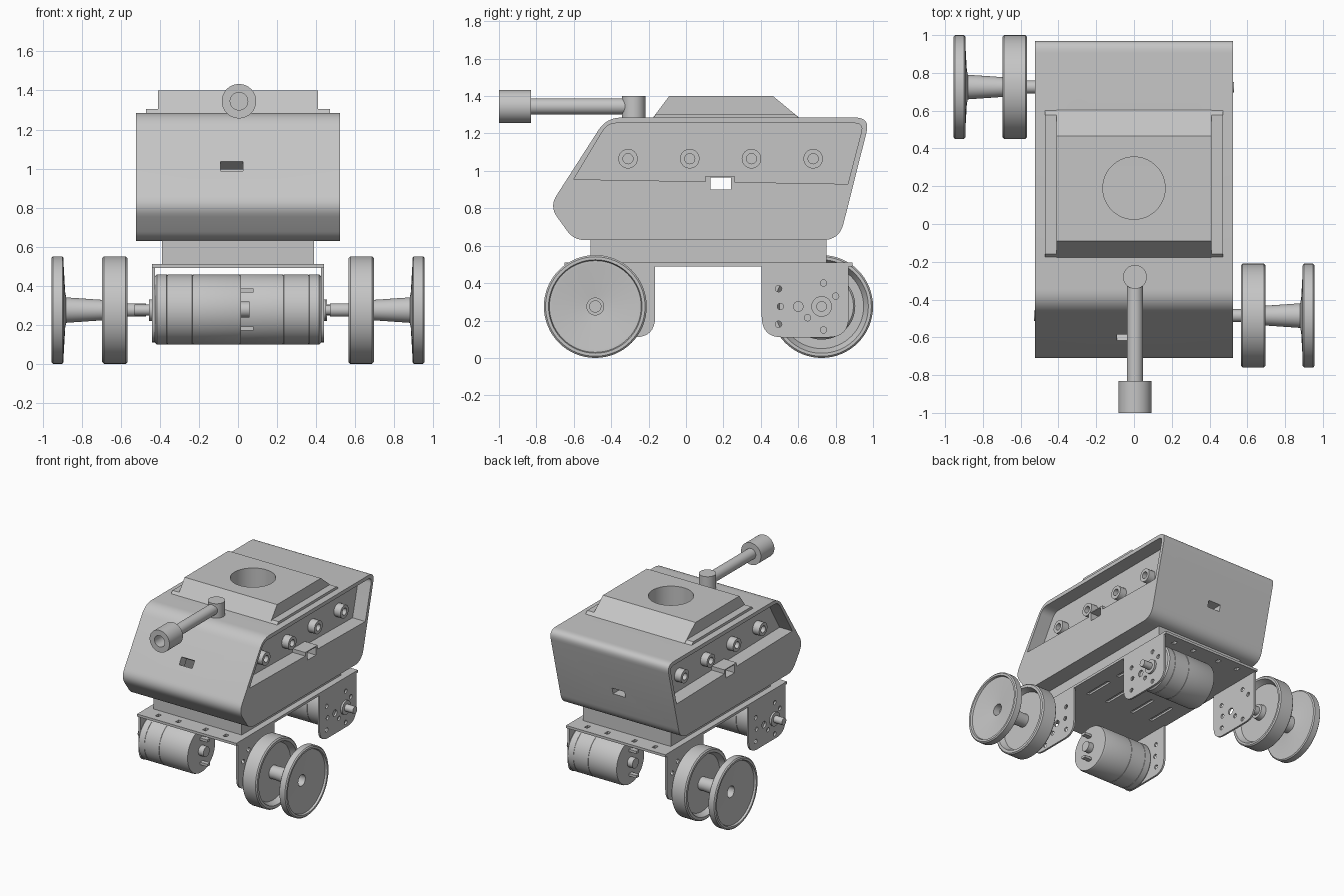
import bpy, bmesh, math
from mathutils import Vector, Matrix

if "Cube" in bpy.data.objects:
    bpy.data.objects.remove(bpy.data.objects["Cube"])

GREY = (0.56, 0.56, 0.56, 1)
mat = bpy.data.materials.new("plain grey")
mat.use_nodes = True
mat.diffuse_color = GREY
mat.node_tree.nodes["Principled BSDF"].inputs["Base Color"].default_value = GREY
MID_Y = 0.12      # centre of the running gear


def finish(name, bm):
    bmesh.ops.remove_doubles(bm, verts=bm.verts, dist=1e-5)
    bmesh.ops.recalc_face_normals(bm, faces=bm.faces)
    me = bpy.data.meshes.new(name)
    bm.to_mesh(me)
    bm.free()
    me.materials.append(mat)
    ob = bpy.data.objects.new(name, me)
    bpy.context.collection.objects.link(ob)
    return ob


def rounded(points, steps=8):
    """Round the corners of (y, z, radius) points."""
    out = []
    for i, (y, z, r) in enumerate(points):
        p = Vector((y, z))
        if not r:
            out.append(p)
            continue
        a = p + (Vector(points[i - 1][:2]) - p).normalized() * r
        b = p + (Vector(points[(i + 1) % len(points)][:2]) - p).normalized() * r
        for k in range(steps + 1):
            t = k / steps
            out.append(a * (1 - t) ** 2 + p * 2 * t * (1 - t) + b * t * t)
    return out


def prism(name, outline, x0, x1):
    """Extrude a side outline along x."""
    bm = bmesh.new()
    ends = [[bm.verts.new((x, y, z)) for y, z in outline] for x in (x0, x1)]
    for ring in ends:
        bm.faces.new(ring)
    n = len(outline)
    for i in range(n):
        j = (i + 1) % n
        bm.faces.new((ends[0][i], ends[0][j], ends[1][j], ends[1][i]))
    return finish(name, bm)


def box(name, x, y, z):
    return prism(name, [(y[0], z[0]), (y[1], z[0]), (y[1], z[1]), (y[0], z[1])], *x)


def lathe(name, pts, loc, axis="x", segs=64):
    """Revolve (distance along axis, radius) points."""
    bm = bmesh.new()
    vs = [bm.verts.new((r, 0, d)) for d, r in pts]
    es = [bm.edges.new(e) for e in zip(vs, vs[1:])]
    bmesh.ops.spin(bm, geom=vs + es, cent=(0, 0, 0), axis=(0, 0, 1),
                   angle=2 * math.pi, steps=segs)
    turn = {"x": Matrix.Rotation(math.pi / 2, 4, "Y"),
            "y": Matrix.Rotation(-math.pi / 2, 4, "X"), "z": Matrix.Identity(4)}[axis]
    bm.transform(Matrix.Translation(loc) @ turn)
    return finish(name, bm)


def cylinder(name, d0, d1, r, loc, axis="x", segs=48):
    return lathe(name, [(d0, 0), (d0, r), (d1, r), (d1, 0)], loc, axis, segs)


def cut(ob, cutters):
    for c in cutters:
        c.hide_render = True
        m = ob.modifiers.new("cut", "BOOLEAN")
        m.object, m.operation, m.solver = c, "DIFFERENCE", "EXACT"
    dg = bpy.context.evaluated_depsgraph_get()
    me = bpy.data.meshes.new_from_object(ob.evaluated_get(dg))
    ob.modifiers.clear()
    ob.data = me
    for c in cutters:
        bpy.data.objects.remove(c)
    return ob


# Hollow hull with side recesses and slots
hull_outline = rounded([(-0.60, 0.63, 0.06), (-0.73, 0.81, 0.07), (-0.425, 1.285, 0.08),
                        (0.985, 1.285, 0.08), (0.82, 0.63, 0.09)])
window = rounded([(-0.60, 0.955, 0), (-0.42, 1.255, 0.05), (0.95, 1.255, 0.05), (0.865, 0.93, 0)])
centre = Vector((0.13, 0.955))
hull = prism("hull", hull_outline, -0.523, 0.523)
cutters = [prism("hollow", [centre + (p - centre) * 0.88 for p in hull_outline], -0.34, 0.34)]
cutters += [prism("recess", window, s * 0.41, s * 0.7) for s in (-1, 1)]
cutters += [box("side_slot", (-0.8, 0.8), (0.13, 0.24), (0.90, 0.965)),
            prism("front_slot", [(-0.686, 1.03), (-0.654, 1.08), (-0.40, 0.92), (-0.432, 0.87)],
                  -0.09, 0.025),
            box("rear_slot", (-0.08, 0.03), (0.7, 1.1), (0.87, 0.92)),
            cylinder("hatch_hole", 1.1, 1.5, 0.165, (0, 0.19, 0), "z", 64)]
cut(hull, cutters)

# Side bolts and slot ledges
for s in (-1, 1):
    for i in range(4):
        lathe("side_bolt", [(s * 0.4, 0), (s * 0.4, 0.052), (s * 0.468, 0.052),
                            (s * 0.468, 0.027), (s * 0.43, 0.027), (s * 0.43, 0)],
              (0, -0.31 + 0.33 * i, 1.065), segs=32)
    ledge = box("slot_ledge", (s * 0.4, s * 0.523), (0.105, 0.26), (0.935, 0.972))
    cut(ledge, [box("ledge_gap", (-0.8, 0.8), (0.13, 0.24), (0.9, 0.965))])

# Raised roof with open hatch
for name, half, outline in (
        ("roof_base", 0.47, [(-0.18, 1.27), (-0.18, 1.28), (-0.158, 1.305),
                             (0.578, 1.305), (0.608, 1.28), (0.608, 1.27)]),
        ("roof_block", 0.41, [(-0.18, 1.27), (-0.18, 1.28), (-0.09, 1.4),
                              (0.465, 1.4), (0.61, 1.28), (0.61, 1.27)])):
    part = prism(name, outline, -half, half)
    cut(part, [cylinder("hatch_hole", 1.1, 1.5, 0.165, (0, 0.19, 0), "z", 64)])

# Gun
cylinder("gun_post", 1.27, 1.4, 0.063, (0.005, -0.28, 0), "z")
cylinder("gun_barrel", -0.84, -0.28, 0.043, (0.005, 0, 1.345), "y")
lathe("gun_muzzle", [(-0.83, 0), (-0.83, 0.088), (-1.0, 0.088), (-1.0, 0.045),
                     (-0.88, 0.045), (-0.88, 0)], (0.005, 0, 1.345), "y")

# Chassis block and slotted mounting plate
box("chassis_block", (-0.39, 0.39), (-0.51, 0.75), (0.505, 0.64))
plate = box("mounting_plate", (-0.44, 0.44), (-0.65, 0.89), (0.49, 0.51))
slots = []
for x in (-0.3, -0.12, 0.12, 0.3):
    for y, half, top in ((-0.58, 0.02, 0.6), (-0.05, 0.12, 0.505),
                         (0.29, 0.12, 0.505), (0.82, 0.02, 0.6)):
        slots.append(box("slot", (x - 0.014, x + 0.014), (y - half, y + half), (0.4, top)))
cut(plate, slots)

# Running gear: each end has brackets, one motor and one double wheel
bracket_points = [(0.405, 0.5, 0), (0.405, 0.11, 0.11), (0.87, 0.11, 0.11), (0.87, 0.5, 0)]
bracket_holes = [(0.495, 0.37, 0.017), (0.495, 0.18, 0.017), (0.505, 0.275, 0.017),
                 (0.735, 0.4, 0.017), (0.735, 0.15, 0.017), (0.60, 0.275, 0.026),
                 (0.65, 0.215, 0.017), (0.80, 0.33, 0.017)]
wheel_rim = [(0.57, 0.055), (0.61, 0.06), (0.61, 0.225), (0.566, 0.25), (0.566, 0.266),
             (0.575, 0.275), (0.687, 0.275), (0.696, 0.266), (0.696, 0.245), (0.65, 0.225),
             (0.65, 0.052), (0.69, 0.052)]
wheel_outer = [(0.88, 0.065), (0.885, 0.09), (0.893, 0.23), (0.893, 0.266), (0.9, 0.275),
               (0.948, 0.275), (0.956, 0.266), (0.956, 0.25), (0.94, 0.245), (0.94, 0.23),
               (0.905, 0.055), (0.905, 0.045), (0.85, 0.045), (0.85, 0.03), (0.8, 0.03), (0.8, 0)]
axle = [(0.425, 0), (0.425, 0.055), (0.45, 0.055), (0.45, 0.026), (0.47, 0.026),
        (0.47, 0.034), (0.57, 0.034)]
motor = [(0.425, 0), (0.425, 0.17), (0.415, 0.18), (0.365, 0.18), (0.364, 0.178),
         (0.361, 0.178), (0.36, 0.18), (0.235, 0.18), (0.234, 0.178), (0.231, 0.178),
         (0.23, 0.18), (0.0, 0.18), (-0.015, 0.175), (-0.015, 0.04), (-0.06, 0.04), (-0.06, 0)]
shaft = [(0.42, 0), (0.42, 0.055), (0.455, 0.055), (0.455, 0.028), (0.53, 0.028), (0.53, 0)]

for s, end in ((1, "rear"), (-1, "front")):
    def flip(y):
        return MID_Y + s * (y - MID_Y)

    hub_y = flip(0.725)
    outline = [(flip(y), z) for y, z in rounded(bracket_points)]
    for side in (-1, 1):
        bracket = prism(end + "_bracket", outline, side * 0.425, side * 0.44)
        cut(bracket, [cylinder("hole", 0.4, 0.5, r, (0.0 if side > 0 else -0.9, flip(y), z), "x", 16)
                      for y, z, r in bracket_holes])
    lathe(end + "_motor", [(s * d, r) for d, r in motor], (0, hub_y, 0.278))
    lathe(end + "_motor_shaft", [(s * d, r) for d, r in shaft], (0, hub_y, 0.275), segs=32)
    for z in (0.18, 0.375):
        box(end + "_motor_terminal", (s * -0.08, s * 0.0), (hub_y - 0.018, hub_y + 0.018),
            (z - 0.01, z + 0.01))
    lathe(end + "_double_wheel", [(-s * d, r) for d, r in axle + wheel_rim + wheel_outer],
          (0, hub_y, 0.275))

# Smooth the curved surfaces, keep hard edges
bpy.ops.object.select_all(action="DESELECT")
for ob in bpy.context.collection.objects:
    if ob.type == "MESH":
        ob.select_set(True)
        bpy.context.view_layer.objects.active = ob
bpy.ops.object.shade_smooth_by_angle(angle=math.radians(30))
